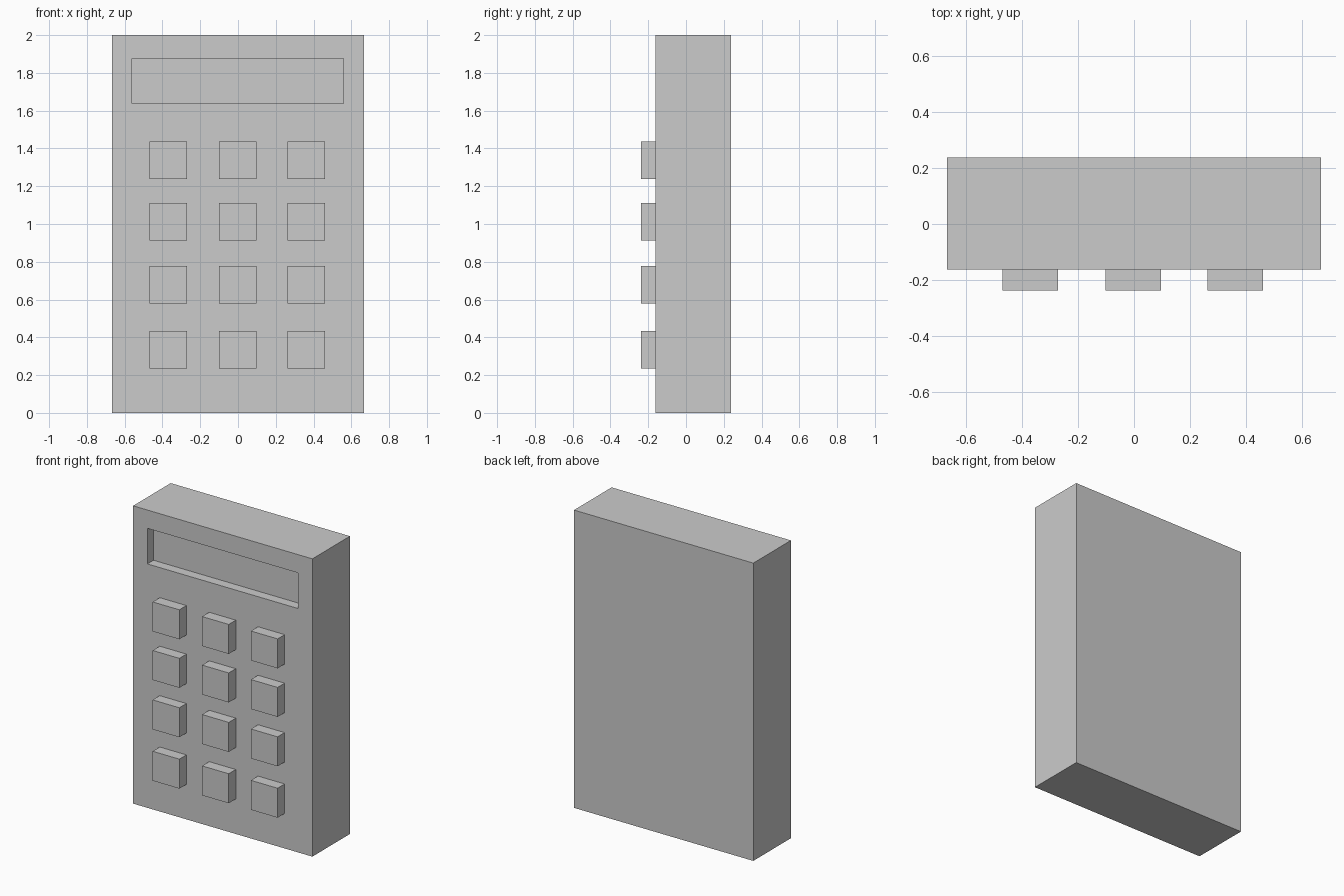
import bpy, bmesh
from mathutils import Matrix, Vector

if "Cube" in bpy.data.objects:
    bpy.data.objects.remove(bpy.data.objects["Cube"])

FRONT, BACK = -0.162, 0.237      # body front and back planes
BUTTON_FRONT = -0.237


def box_mesh(x0, x1, y0, y1, z0, z1):
    bm = bmesh.new()
    size = Matrix.Diagonal((x1 - x0, y1 - y0, z1 - z0, 1))
    centre = Matrix.Translation(((x0 + x1) / 2, (y0 + y1) / 2, (z0 + z1) / 2))
    bmesh.ops.create_cube(bm, size=1, matrix=centre @ size)
    return bm


def finish(bm, name):
    bmesh.ops.recalc_face_normals(bm, faces=bm.faces)
    mesh = bpy.data.meshes.new(name)
    bm.to_mesh(mesh)
    bm.free()
    obj = bpy.data.objects.new(name, mesh)
    bpy.context.collection.objects.link(obj)
    return obj


# Body with a recessed display window in the front face
bm = box_mesh(-0.666, 0.666, FRONT, BACK, 0, 2)
bm.normal_update()
front = min(bm.faces, key=lambda f: f.calc_center_median().y)
bmesh.ops.inset_region(bm, faces=[front], thickness=0.1)
for v in front.verts:
    v.co.x = 0.558 if v.co.x > 0 else -0.56
    v.co.z = 1.877 if v.co.z > 1 else 1.638
bmesh.ops.inset_region(bm, faces=[front], thickness=0, depth=0)
for v in front.verts:
    v.co.y = FRONT + 0.065
finish(bm, "body")

# Keypad: four rows of three square buttons
HALF = 0.099
for row, z in enumerate((1.337, 1.011, 0.679, 0.334)):
    for col, x in enumerate((-0.369, -0.002, 0.361)):
        finish(box_mesh(x - HALF, x + HALF, BUTTON_FRONT, FRONT, z - HALF, z + HALF),
               f"button_row{row + 1}_col{col + 1}")
